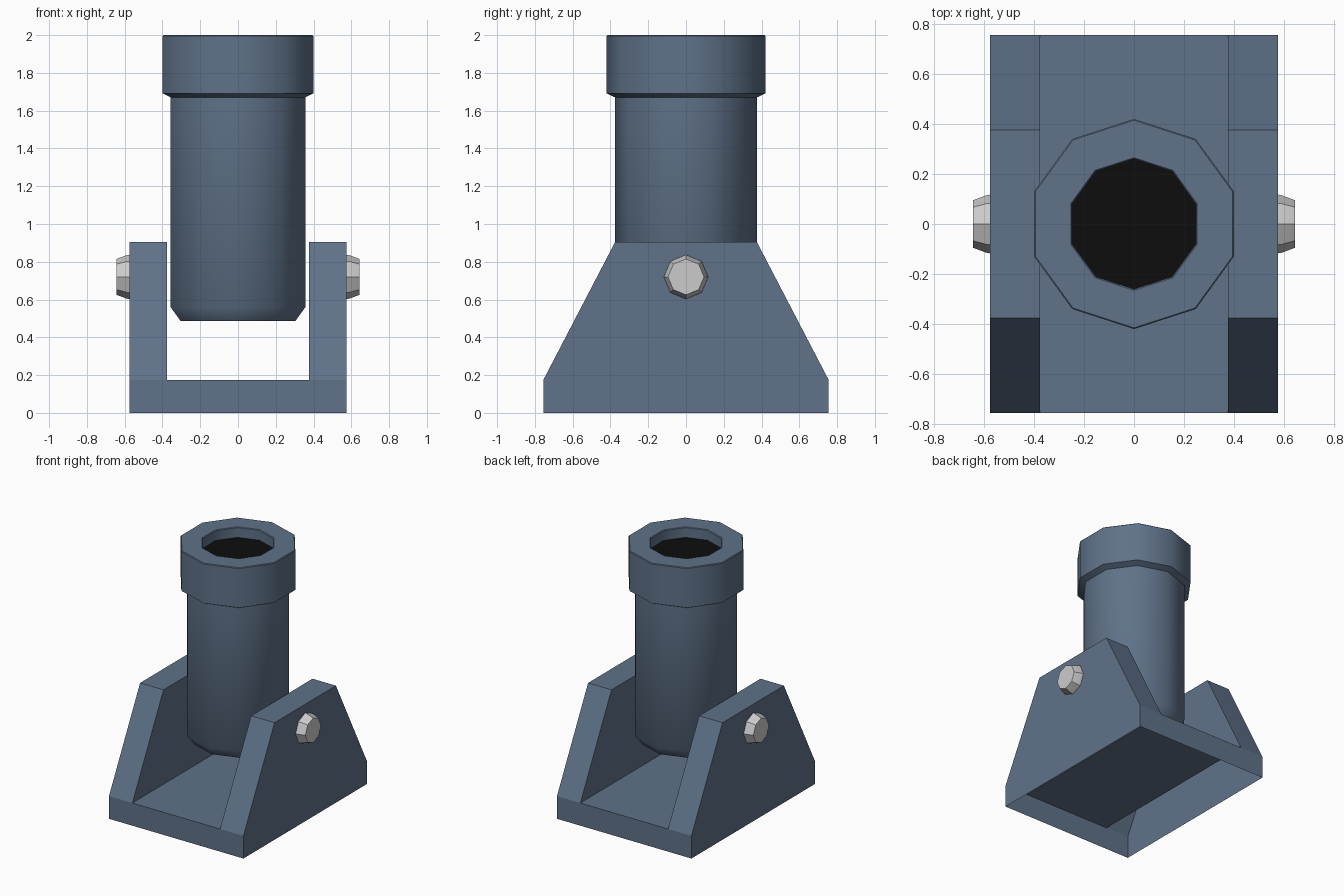
import bpy, bmesh, math
from mathutils import Matrix

if "Cube" in bpy.data.objects:
    bpy.data.objects.remove(bpy.data.objects["Cube"])


def material(name, color):
    mat = bpy.data.materials.new(name)
    mat.diffuse_color = color
    mat.use_nodes = True
    mat.node_tree.nodes["Principled BSDF"].inputs["Base Color"].default_value = mat.diffuse_color
    return mat


steel = material("blue_steel", (0.115, 0.17, 0.25, 1))
black = material("bore_black", (0.004, 0.004, 0.004, 1))


def finish(name, bm, mat=None, smooth=None):
    bmesh.ops.recalc_face_normals(bm, faces=bm.faces)
    mesh = bpy.data.meshes.new(name)
    bm.to_mesh(mesh)
    bm.free()
    obj = bpy.data.objects.new(name, mesh)
    bpy.context.collection.objects.link(obj)
    if mat:
        mesh.materials.append(mat)
    if smooth:
        bpy.ops.object.select_all(action='DESELECT')
        obj.select_set(True)
        bpy.context.view_layer.objects.active = obj
        bpy.ops.object.shade_smooth_by_angle(angle=math.radians(smooth))
    return obj


def lathe(profile, sides, cap_start=False, cap_end=False):
    """Spin (radius, height) points round z, first corner on the +y axis."""
    bm = bmesh.new()
    rings = []
    for r, z in profile:
        angles = [math.pi / 2 + math.tau * i / sides for i in range(sides)]
        rings.append([bm.verts.new((r * math.cos(a), r * math.sin(a), z)) for a in angles])
    for a, b in zip(rings, rings[1:]):
        for i in range(sides):
            j = (i + 1) % sides
            bm.faces.new((a[i], a[j], b[j], b[i]))
    if cap_start:
        bm.faces.new(rings[0])
    if cap_end:
        bm.faces.new(rings[-1])
    return bm


# Carriage: one shell, open underneath, with a floor between two cheeks
outline = [(-0.755, 0), (-0.755, 0.175), (-0.375, 0.905),
           (0.375, 0.905), (0.755, 0.175), (0.755, 0)]
bm = bmesh.new()
cols = [[bm.verts.new((x, y, z)) for y, z in outline]
        for x in (-0.575, -0.375, 0.375, 0.575)]
for c, segments in ((0, range(5)), (1, (0, 4)), (2, range(5))):
    a, b = cols[c], cols[c + 1]
    for s in segments:
        bm.faces.new((a[s], a[s + 1], b[s + 1], b[s]))
for c in (0, 3):
    bm.faces.new(cols[c])            # outer cheek faces
for c in (1, 2):
    bm.faces.new(cols[c][1:5])       # inner cheek faces
bm.faces.new((cols[1][1], cols[2][1], cols[2][4], cols[1][4]))  # floor
finish("carriage", bm, steel)

# Barrel: ten-sided tube with chamfered breech, muzzle band and short bore
bore_z = 1.92
barrel = [(0.32, 0.487), (0.375, 0.56), (0.375, 1.67), (0.42, 1.692),
          (0.42, 1.995), (0.415, 2.0), (0.265, 2.0), (0.26, 1.995), (0.26, bore_z)]
finish("barrel", lathe(barrel, 10, cap_start=True), steel, smooth=40)

# Dark end of the bore
finish("bore_bottom", lathe([(0.26, bore_z)], 10, cap_start=True), black)

# Trunnion pins: tapered octagons on the outside of each cheek
for side, label in ((1, "right"), (-1, "left")):
    bm = lathe([(0.118, 0.57), (0.115, 0.59), (0.095, 0.643)], 8, cap_start=True, cap_end=True)
    bm.transform(Matrix.Translation((0, 0, 0.72)) @ Matrix.Rotation(side * math.pi / 2, 4, 'Y'))
    finish("trunnion_pin_" + label, bm, smooth=30)
